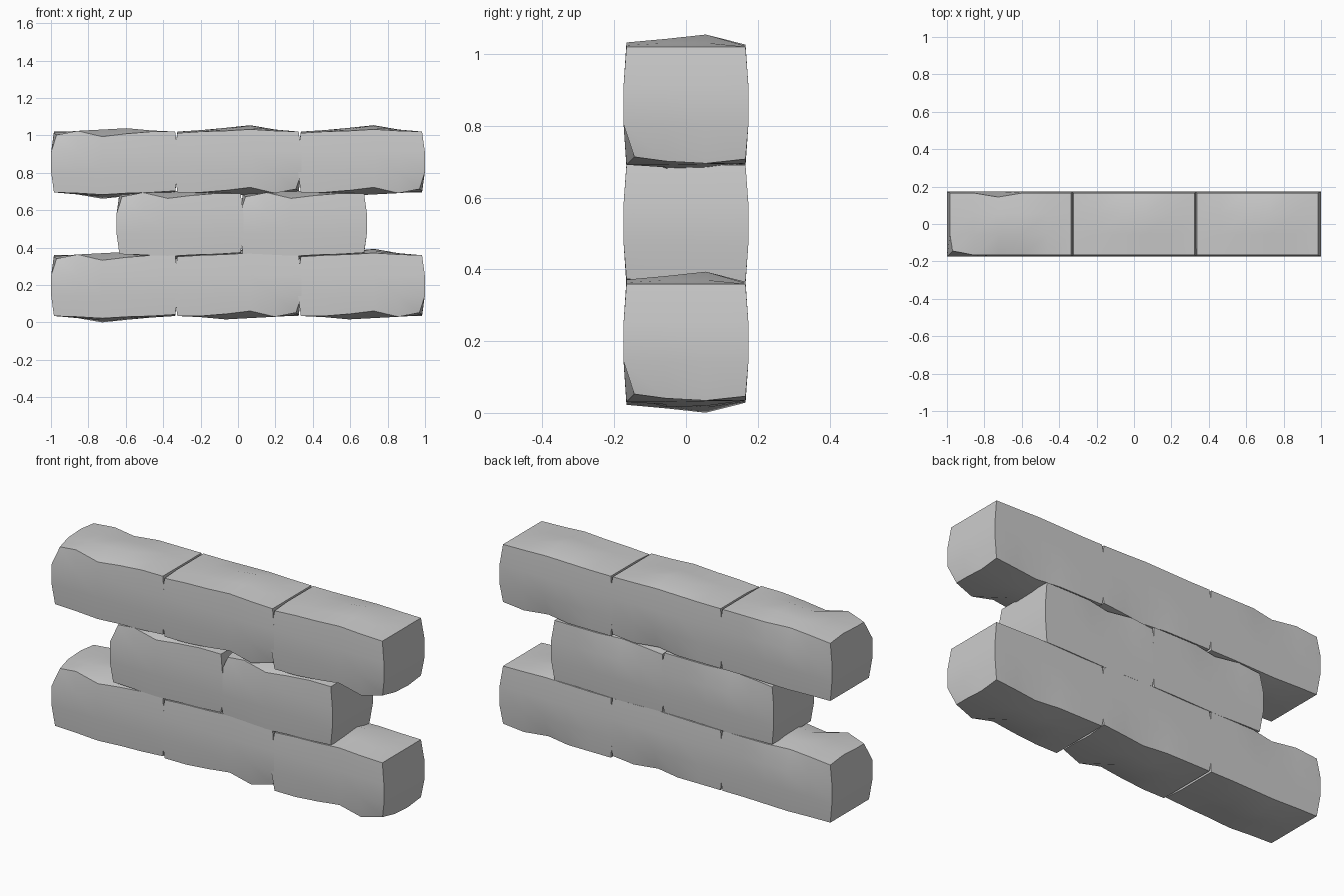
import bpy, bmesh
from math import pi, radians
from mathutils import Vector

if "Cube" in bpy.data.objects:
    bpy.data.objects.remove(bpy.data.objects["Cube"])

HX, HY, HZ = 0.33, 0.166, 0.1625   # half sizes of one stone
NX, NY, NZ = 5, 3, 3               # segments per axis

# Height changes along x (6 columns) for each row of y, front to back
TOP = [[-.008, 0, .004, .012, .004, 0],
       [0, .004, .012, .022, .010, 0],
       [0, .008, .020, .034, .011, 0],
       [0, 0, .003, .006, .002, 0]]
BOTTOM = [[0, 0, .011, .027, -.004, .018],
          [0, -.006, -.018, -.011, -.004, .006],
          [0, -.006, -.015, -.008, -.002, 0],
          [0, 0, 0, .004, 0, .012]]


def stone_mesh():
    bm = bmesh.new()
    bmesh.ops.create_cube(bm, size=2)
    for axis, n in enumerate((NX, NY, NZ)):
        normal = Vector([float(a == axis) for a in range(3)])
        for i in range(1, n):
            bmesh.ops.bisect_plane(bm, geom=bm.verts[:] + bm.edges[:] + bm.faces[:],
                                   plane_co=normal * (2 * i / n - 1), plane_no=normal)
    for v in bm.verts:
        i, j, k = (round((c + 1) / 2 * n) for c, n in zip(v.co, (NX, NY, NZ)))
        p = Vector((v.co.x * HX, v.co.y * HY, v.co.z * HZ))
        # worn top and bottom
        if k == NZ:
            p.z += TOP[j][i]
        elif k == 0:
            p.z += BOTTOM[j][i]
        # bulging sides and ends
        if 0 < k < NZ and j in (0, NY):
            p.y += 0.008 * (1 if j else -1)
        if i in (0, NX):
            out = 1 if i else -1
            p.x += out * (0.009 if 0 < k < NZ else -0.006)
        # chipped spots
        if (i, j, k) == (NX, 0, 0):
            p += Vector((-0.014, 0.022, 0))
        if (i, j, k) == (3, NY, 0):
            p.y -= 0.022
        v.co = p
    bm.normal_update()
    mesh = bpy.data.meshes.new("stone")
    bm.to_mesh(mesh)
    bm.free()
    return mesh


mesh = stone_mesh()
# Rows of stones: (x centre, turned upside down)
wide = [(-0.66, True), (0, False), (0.66, False)]
rows = [(0.197, wide), (0.528, [(-0.31, True), (0.35, True)]), (0.858, wide)]
for r, (z, stones) in enumerate(rows):
    for s, (x, turned) in enumerate(stones):
        ob = bpy.data.objects.new(f"stone_row{r + 1}_{s + 1}", mesh)
        ob.location = (x, -0.0, z)
        ob.rotation_euler.y = pi if turned else 0
        bpy.context.collection.objects.link(ob)

# Smooth faces, sharp stone edges
bpy.context.view_layer.objects.active = ob
ob.select_set(True)
bpy.ops.object.shade_smooth_by_angle(angle=radians(40))
